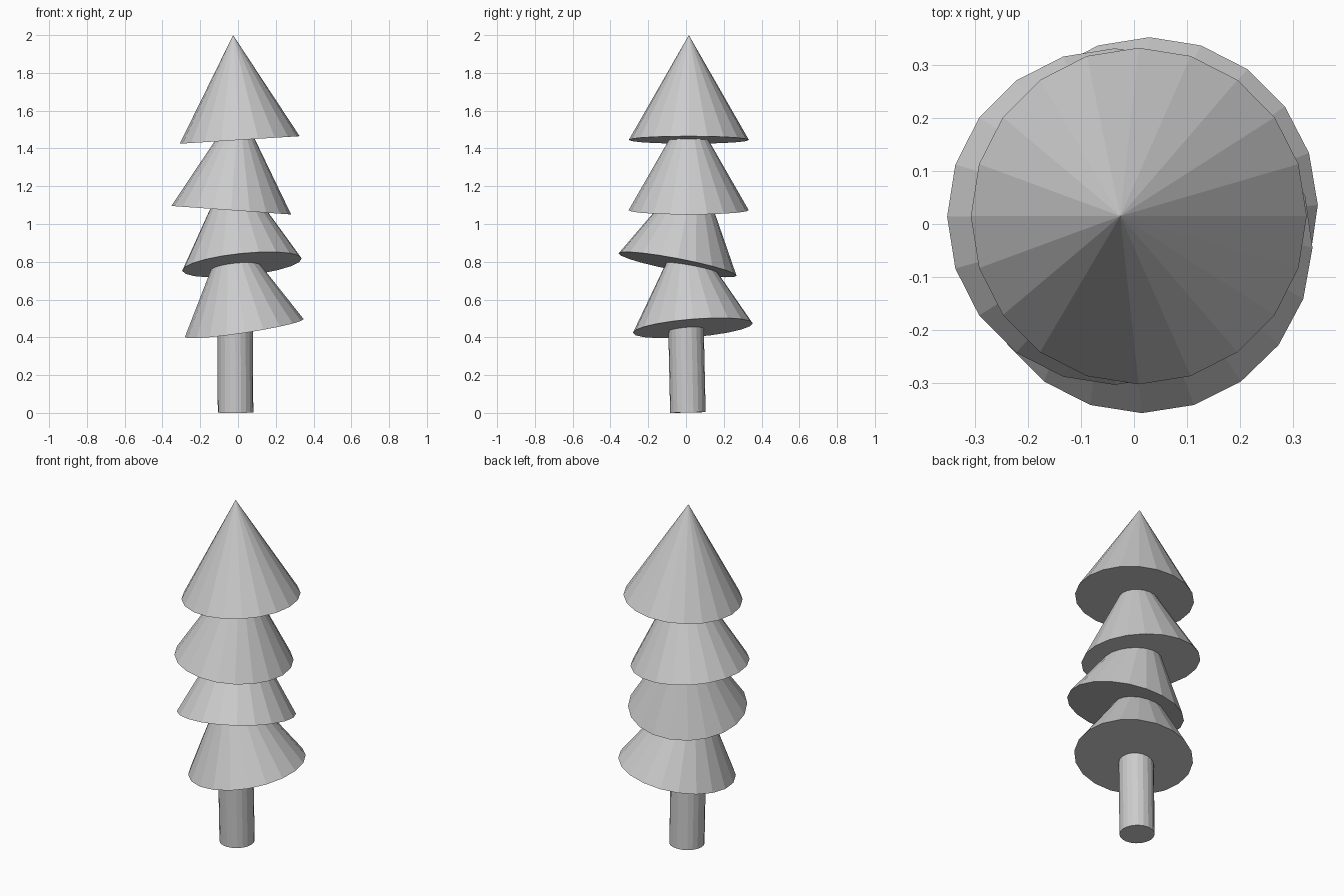
import bpy
from math import atan
from mathutils import Euler, Vector

if "Cube" in bpy.data.objects:
    bpy.data.objects.remove(bpy.data.objects["Cube"])

SIDES = 20


def tilted_cone(name, base, slope_x, slope_y, r_bottom, r_top, height):
    """Cone standing on a base centre, its base plane rising by the given slopes."""
    rot = Euler((atan(slope_y), -atan(slope_x), 0))
    up = Vector((0, 0, height / 2))
    up.rotate(rot)
    bpy.ops.mesh.primitive_cone_add(vertices=SIDES, radius1=r_bottom, radius2=r_top,
                                    depth=height, location=Vector(base) + up, rotation=rot)
    bpy.context.object.name = name


# Trunk, leaning slightly
tilted_cone("trunk", (-0.013, 0.010, 0.002), 0.005, 0.022, 0.094, 0.094, 0.52)

# Foliage tiers, identical cones each tipped its own way
tiers = [
    ((0.033, 0.036, 0.449), 0.152, 0.08),
    ((0.021, -0.045, 0.785), 0.103, -0.19),
    ((-0.036, 0.014, 1.073), -0.071, 0.0),
    ((0.009, 0.015, 1.445), 0.063, 0.0),
]
for i, (base, sx, sy) in enumerate(tiers, 1):
    tilted_cone(f"foliage_tier_{i}", base, sx, sy, 0.318, 0.0, 0.556)
